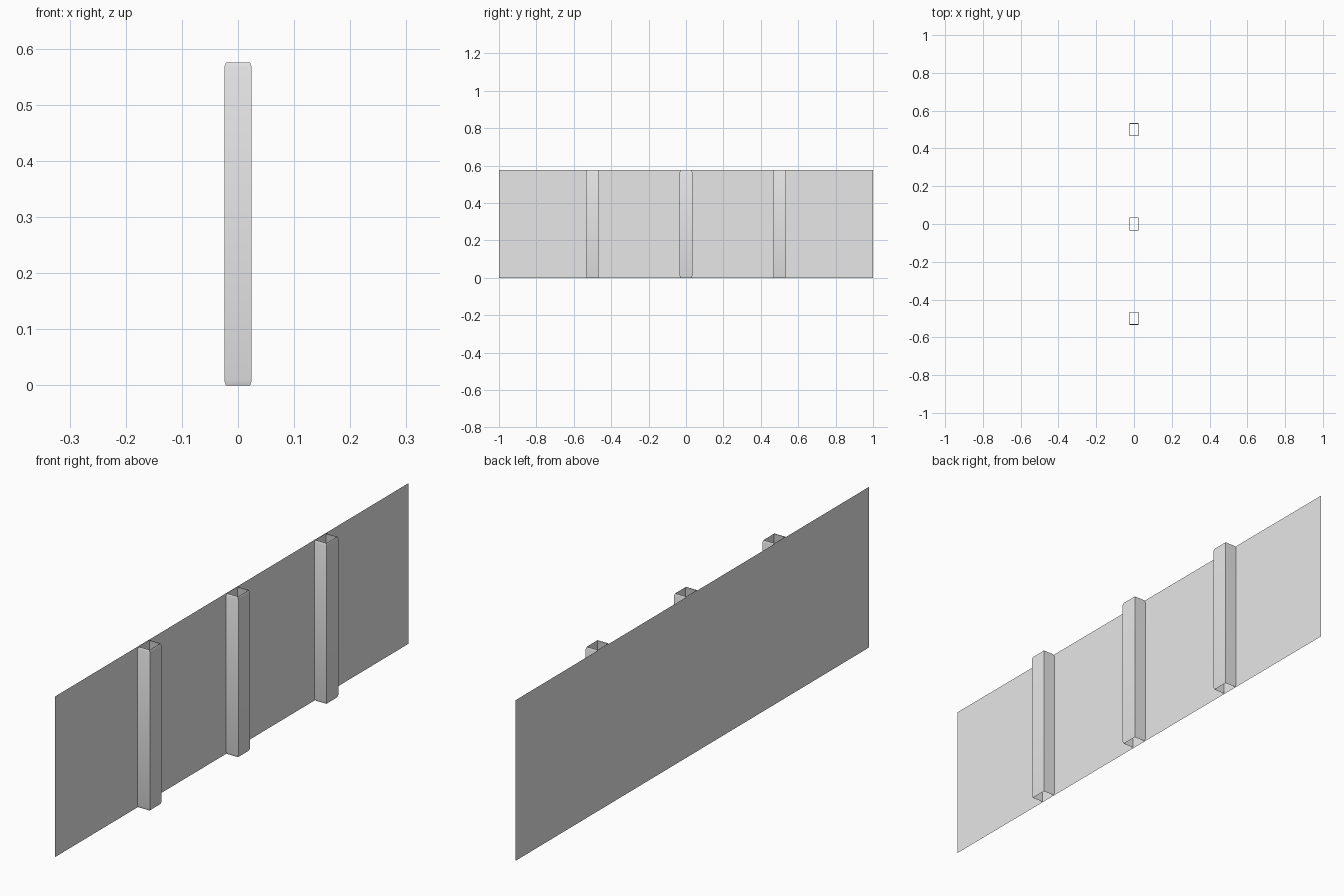
import bpy, bmesh, math

if "Cube" in bpy.data.objects:
    bpy.data.objects.remove(bpy.data.objects["Cube"])

HEIGHT = 0.575
HALF_X, HALF_Y = 0.0245, 0.0335   # post half sizes
TAPER, TAPER_H = 0.003, 0.009     # narrowing at the post ends

grey = bpy.data.materials.new("light grey")
grey.diffuse_color = (0.8, 0.8, 0.8, 1)
grey.use_nodes = True
grey.node_tree.nodes["Principled BSDF"].inputs["Base Color"].default_value = grey.diffuse_color


def finish(name, bm):
    mesh = bpy.data.meshes.new(name)
    bm.to_mesh(mesh)
    bm.free()
    mesh.materials.append(grey)
    obj = bpy.data.objects.new(name, mesh)
    bpy.context.collection.objects.link(obj)
    return obj


# Thin sheet panel behind the posts, facing +x
bm = bmesh.new()
bm.faces.new([bm.verts.new((-HALF_X - 0.0003, y, z))
              for y, z in ((-1, 0), (1, 0), (1, HEIGHT), (-1, HEIGHT))])
finish("panel", bm)


# Open rectangular tube with slightly tapered ends
def post(name, yc):
    bm = bmesh.new()
    rings = []
    for z, inset in ((0, TAPER), (TAPER_H, 0), (HEIGHT - TAPER_H, 0), (HEIGHT, TAPER)):
        rings.append([bm.verts.new((sx * (HALF_X - inset), yc + sy * (HALF_Y - inset), z))
                      for sx, sy in ((-1, -1), (1, -1), (1, 1), (-1, 1))])
    for low, high in zip(rings, rings[1:]):
        for i in range(4):
            j = (i + 1) % 4
            bm.faces.new((low[i], low[j], high[j], high[i]))
    obj = finish(name, bm)
    bpy.ops.object.select_all(action='DESELECT')
    obj.select_set(True)
    bpy.context.view_layer.objects.active = obj
    bpy.ops.object.shade_smooth_by_angle(angle=math.radians(40))


for name, yc in (("front_post", -0.5), ("middle_post", 0), ("back_post", 0.5)):
    post(name, yc)
